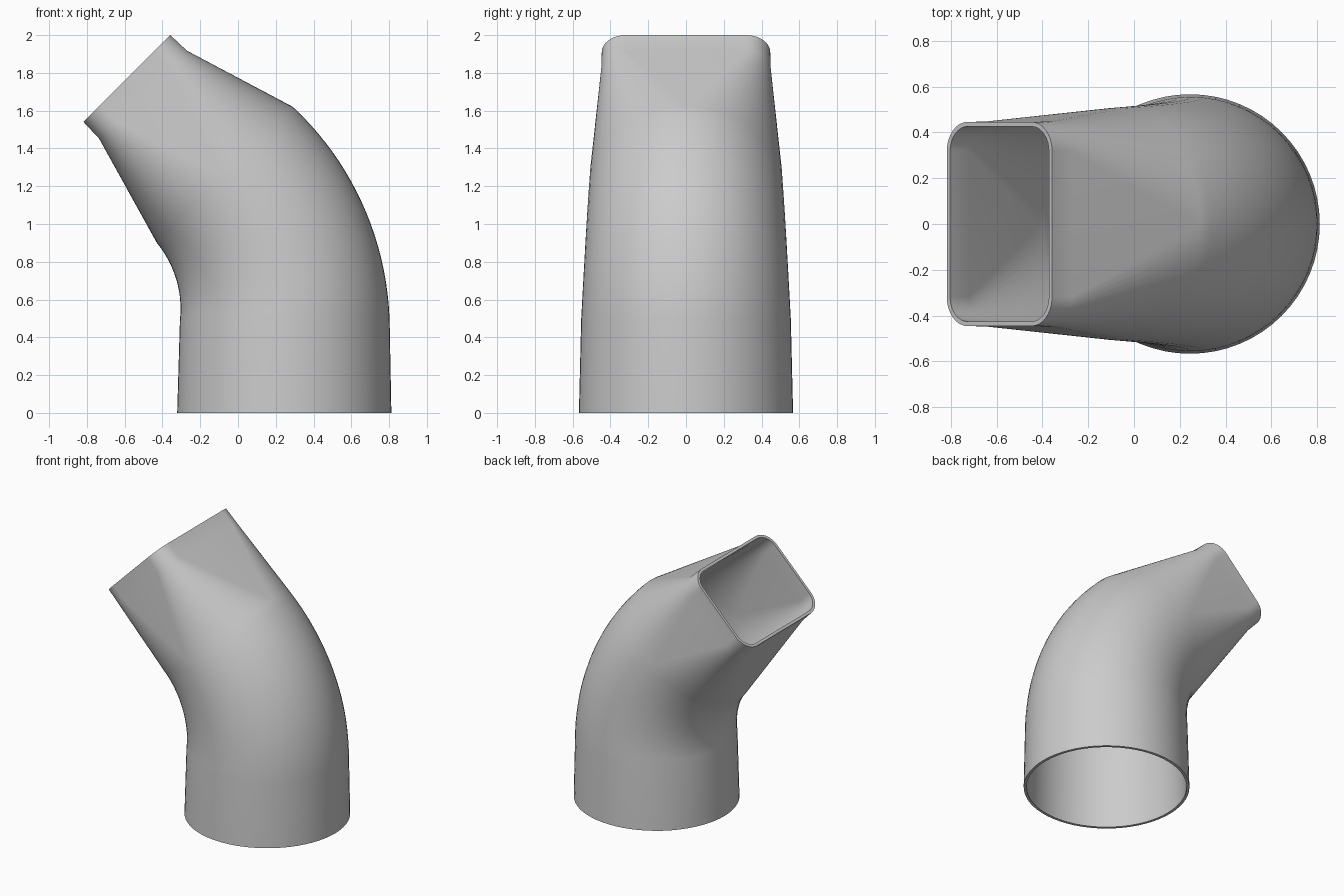
import bpy
import bmesh
from math import sin, cos, pi, radians

cube = bpy.data.objects.get("Cube")
if cube:
    bpy.data.objects.remove(cube, do_unlink=True)

WALL = 0.02
CORNER_STEPS = 16


def section(half_u, half_v, corner):
    """Rounded rectangle, four corner arcs; a full corner radius gives a circle."""
    points = []
    for quarter in range(4):
        su = 1 if quarter in (0, 3) else -1
        sv = 1 if quarter < 2 else -1
        for i in range(CORNER_STEPS + 1):
            a = (quarter + i / CORNER_STEPS) * pi / 2
            points.append((su * (half_u - corner) + corner * cos(a),
                           sv * (half_v - corner) + corner * sin(a)))
    return points


# Stations along the duct: centre x, centre z, tilt, half sizes, corner radius
stations = [(0.245, 0, 0, 0.567, 0.567, 0.567)]
bend_radius, bend_steps = 1.084, 20
for i in range(bend_steps + 1):
    f = i / bend_steps
    t = radians(45) * f
    r = 0.555 - 0.046 * f
    stations.append((0.2475 - bend_radius * (1 - cos(t)),
                     0.494 + bend_radius * sin(t), t, r, r, r))
stations.append((-0.503, 1.685, radians(45), 0.329, 0.448, 0.13))
stations.append((-0.588, 1.77, radians(45), 0.325, 0.446, 0.127))


def add_ring(bm, station, inset):
    x, z, t, hu, hv, corner = station
    return [bm.verts.new((x + u * cos(t), v, z + u * sin(t)))
            for u, v in section(hu - inset, hv - inset, corner - inset)]


# Duct: outer skin up, rim, inner skin down, bottom rim
bm = bmesh.new()
rings = [add_ring(bm, s, 0) for s in stations]
rings += [add_ring(bm, s, WALL) for s in reversed(stations)]
for a, b in zip(rings, rings[1:] + rings[:1]):
    for i in range(len(a)):
        j = (i + 1) % len(a)
        bm.faces.new((a[i], a[j], b[j], b[i]))
bmesh.ops.remove_doubles(bm, verts=bm.verts, dist=0.0005)
bmesh.ops.recalc_face_normals(bm, faces=bm.faces)

mesh = bpy.data.meshes.new("duct_adapter")
bm.to_mesh(mesh)
bm.free()
duct = bpy.data.objects.new("duct_adapter", mesh)
bpy.context.collection.objects.link(duct)

# Plain grey plastic
grey = bpy.data.materials.new("plain_grey")
grey.use_nodes = True
colour = (0.6, 0.6, 0.6, 1)
grey.diffuse_color = colour
grey.node_tree.nodes["Principled BSDF"].inputs["Base Color"].default_value = colour
mesh.materials.append(grey)

bpy.context.view_layer.objects.active = duct
duct.select_set(True)
bpy.ops.object.shade_smooth_by_angle(angle=radians(30))
